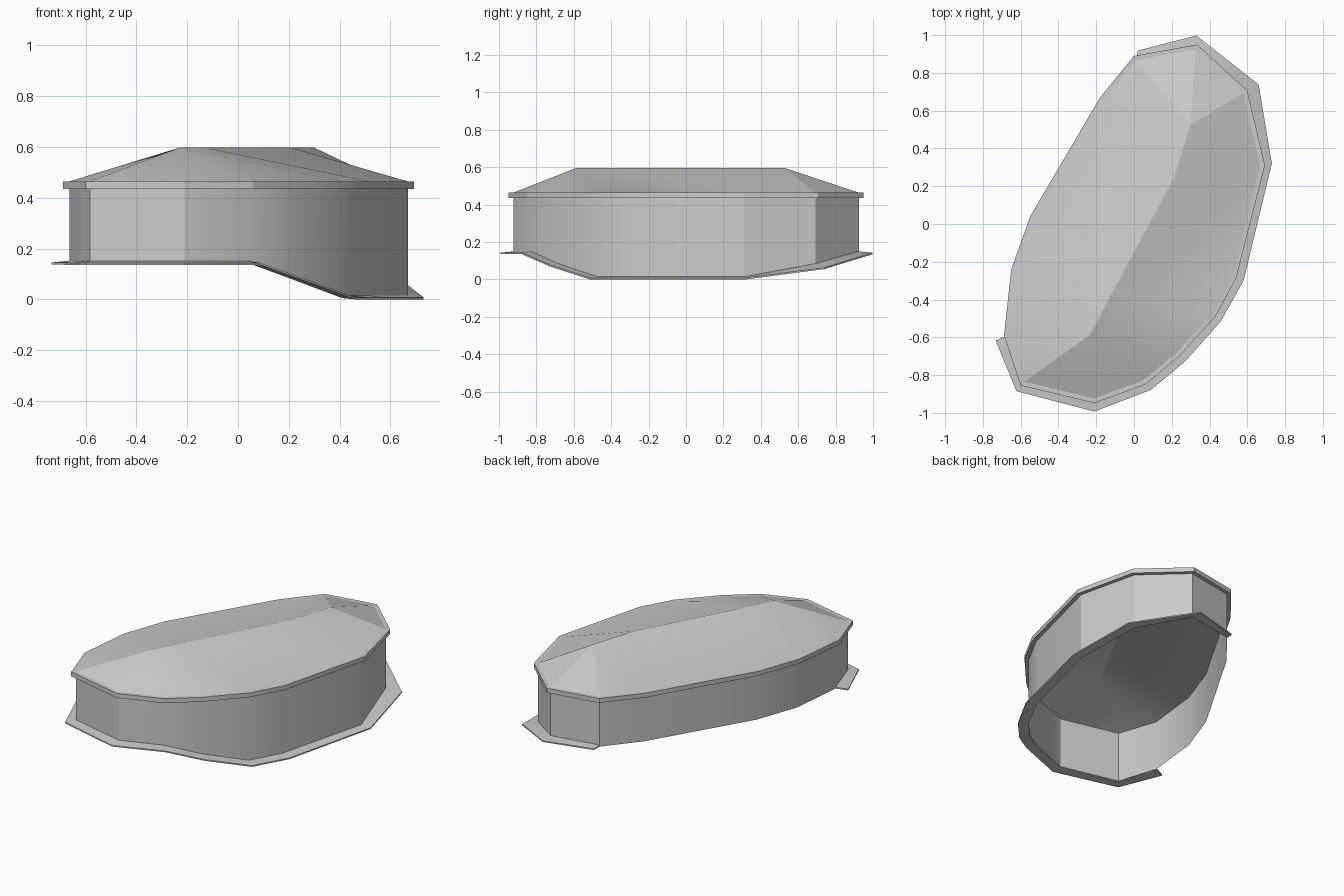
import bpy, bmesh, math
from mathutils import Vector

if "Cube" in bpy.data.objects:
    bpy.data.objects.remove(bpy.data.objects["Cube"])

# Plan of the eave, clockwise from the back left corner
EAVE = [(0, .89), (.335, .95), (.6, .705), (.693, .31), (.54, -.29), (.43, -.49), (.24, -.7),
        (.06, -.85), (-.21, -.948), (-.6, -.855), (-.688, -.59), (-.65, -.24), (-.55, .04), (-.18, .67)]
# Outer edge of the sloping base skirt; it skips the back left side
SKIRT = [(.02, .918, .135), (.33, .998, .135), (.66, .738, .055), (.73, .32, 0), (.58, -.3, 0),
         (.46, -.515, 0), (.27, -.728, .07), (.09, -.878, .135), (-.21, -.993, .135),
         (-.622, -.885, .135), (-.733, -.617, .137)]
# Curved ridge line and the ridge point each eave corner runs to
RIDGE = [(-.23, -.585), (-.13, -.39), (.21, .24), (.3, .525)]
TO_RIDGE = [3, 3, 3, 2, 1, 1, 0, 0, 0, 0, 0, 0, 1, 2]
Z_LOW, Z_HIGH, Z_RIDGE = .435, .464, .597


def inset(points, d):
    """Mitred inset of a clockwise plan."""
    out = []
    for i, p in enumerate(points):
        p = Vector(p)
        a = (p - Vector(points[i - 1])).normalized()
        b = (Vector(points[(i + 1) % len(points)]) - p).normalized()
        na, nb = Vector((a.y, -a.x)), Vector((b.y, -b.x))
        m = (na + nb).normalized()
        out.append(tuple(p + m * d / m.dot(na)))
    return out


def bridge(bm, a, b, closed=True):
    n = len(a)
    for i in range(n if closed else n - 1):
        j = (i + 1) % n
        loop = list(dict.fromkeys([a[i], a[j], b[j], b[i]]))
        if len(loop) > 2:
            bm.faces.new(loop)


def finish(name, bm, angle=25):
    bmesh.ops.recalc_face_normals(bm, faces=bm.faces)
    me = bpy.data.meshes.new(name)
    bm.to_mesh(me)
    bm.free()
    ob = bpy.data.objects.new(name, me)
    bpy.context.collection.objects.link(ob)
    bpy.ops.object.select_all(action='DESELECT')
    ob.select_set(True)
    bpy.context.view_layer.objects.active = ob
    bpy.ops.object.shade_smooth_by_angle(angle=math.radians(angle))


def ring(bm, points, z):
    return [bm.verts.new((p[0], p[1], z[i] if isinstance(z, list) else z)) for i, p in enumerate(points)]


WALL = inset(EAVE, .024)
lift = [.03 if 0 < s[2] < .06 else .015 for s in SKIRT]
inner_z = [s[2] + l for s, l in zip(SKIRT, lift)]

# Walls with a stepped lower edge
bm = bmesh.new()
floor = [z - .01 for z in inner_z] + [.14] * (len(EAVE) - len(SKIRT))
bridge(bm, ring(bm, WALL, floor), ring(bm, WALL, Z_HIGH))
finish("walls", bm)

# Hipped roof with an eave band
bm = bmesh.new()
rings = [ring(bm, WALL, Z_LOW), ring(bm, EAVE, Z_LOW), ring(bm, EAVE, Z_HIGH), ring(bm, WALL, Z_HIGH)]
for a, b in zip(rings, rings[1:]):
    bridge(bm, a, b)
ridge = ring(bm, RIDGE, Z_RIDGE)
bridge(bm, rings[-1], [ridge[i] for i in TO_RIDGE])
finish("roof", bm, 15)

# Thin flared skirt along the wall foot
bm = bmesh.new()
plan = WALL[:len(SKIRT)]
outer = [s[2] for s in SKIRT]
loops = [ring(bm, plan, inner_z), ring(bm, SKIRT, [z + .008 for z in outer]),
         ring(bm, SKIRT, outer), ring(bm, plan, [z - .01 for z in inner_z])]
for k in range(4):
    bridge(bm, loops[k], loops[(k + 1) % 4], closed=False)
for end in (0, -1):
    bm.faces.new([l[end] for l in loops])
finish("base_skirt", bm)
